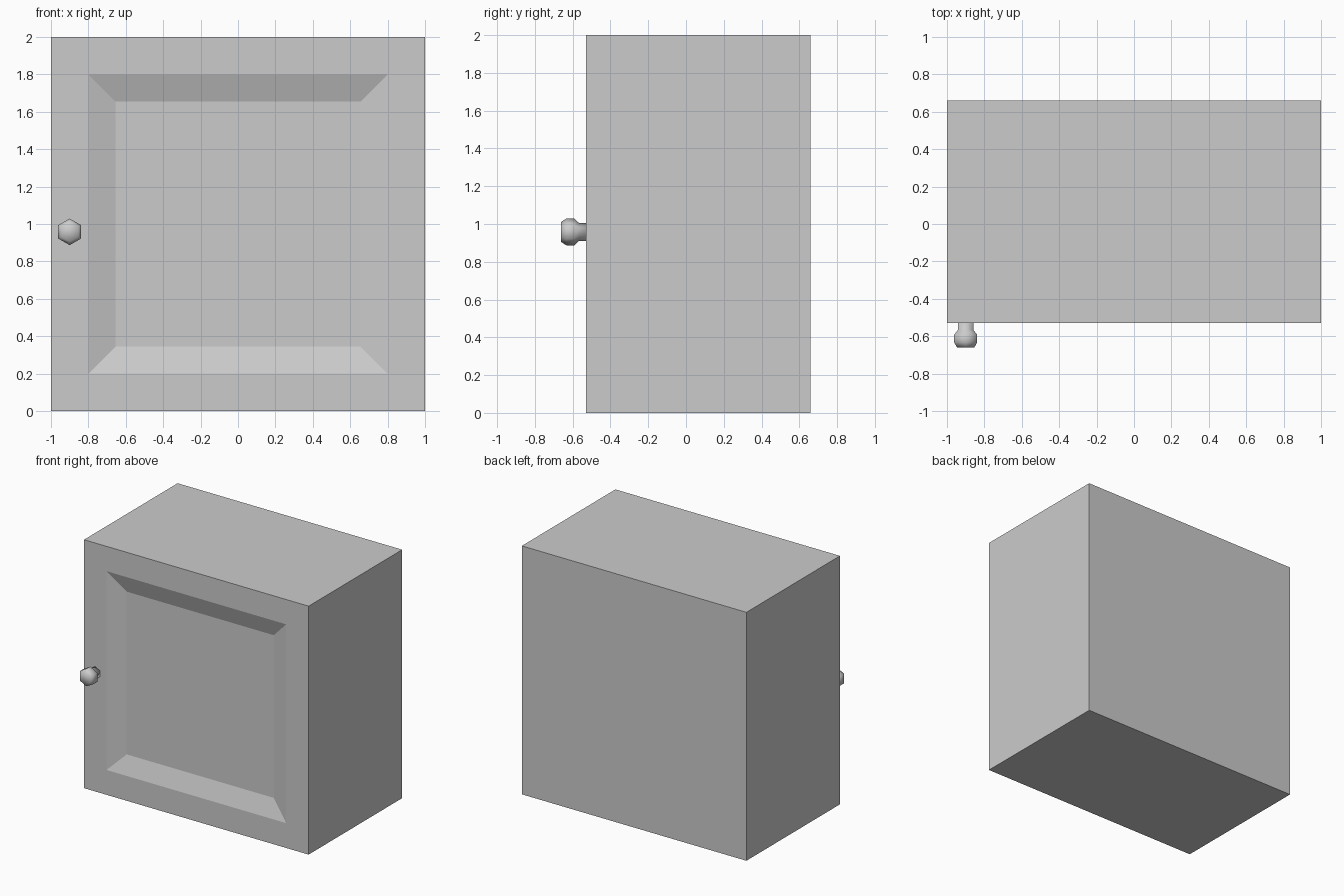
import bpy, bmesh
from math import cos, sin, tau
from mathutils import Matrix, Vector

if "Cube" in bpy.data.objects:
    bpy.data.objects.remove(bpy.data.objects["Cube"])

FRONT, BACK = -0.53, 0.66


def make_object(name, bm, smooth=False):
    bmesh.ops.recalc_face_normals(bm, faces=bm.faces)
    for f in bm.faces:
        f.smooth = smooth
    mesh = bpy.data.meshes.new(name)
    bm.to_mesh(mesh)
    bm.free()
    ob = bpy.data.objects.new(name, mesh)
    bpy.context.collection.objects.link(ob)
    return ob


# Cabinet body: box whose front face is inset twice into a bevelled recessed panel
bm = bmesh.new()
size = Matrix.Diagonal((2, BACK - FRONT, 2, 1))
bmesh.ops.create_cube(bm, size=1, matrix=Matrix.Translation((0, (FRONT + BACK) / 2, 1)) @ size)
bm.normal_update()
panel = min(bm.faces, key=lambda f: f.calc_center_median().y)
bmesh.ops.inset_region(bm, faces=[panel], thickness=0.2, use_even_offset=True)
bmesh.ops.inset_region(bm, faces=[panel], thickness=0.145, use_even_offset=True)
bmesh.ops.translate(bm, verts=panel.verts, vec=(0, 0.05, 0))
make_object("cabinet_body", bm)

# Door knob: six-sided lathe along y, given as (y, radius)
profile = [(FRONT, 0.048), (-0.567, 0.048), (-0.592, 0.071), (-0.633, 0.071), (-0.661, 0.053)]
SIDES = 6
bm = bmesh.new()
rings = [[bm.verts.new(Vector((-0.9 + r * sin(tau * i / SIDES), y, 0.958 + r * cos(tau * i / SIDES))))
          for i in range(SIDES)] for y, r in profile]
for a, b in zip(rings, rings[1:]):
    for i in range(SIDES):
        j = (i + 1) % SIDES
        bm.faces.new((a[i], a[j], b[j], b[i]))
bm.faces.new(rings[0])
bm.faces.new(rings[-1])
make_object("door_knob", bm, smooth=True)
